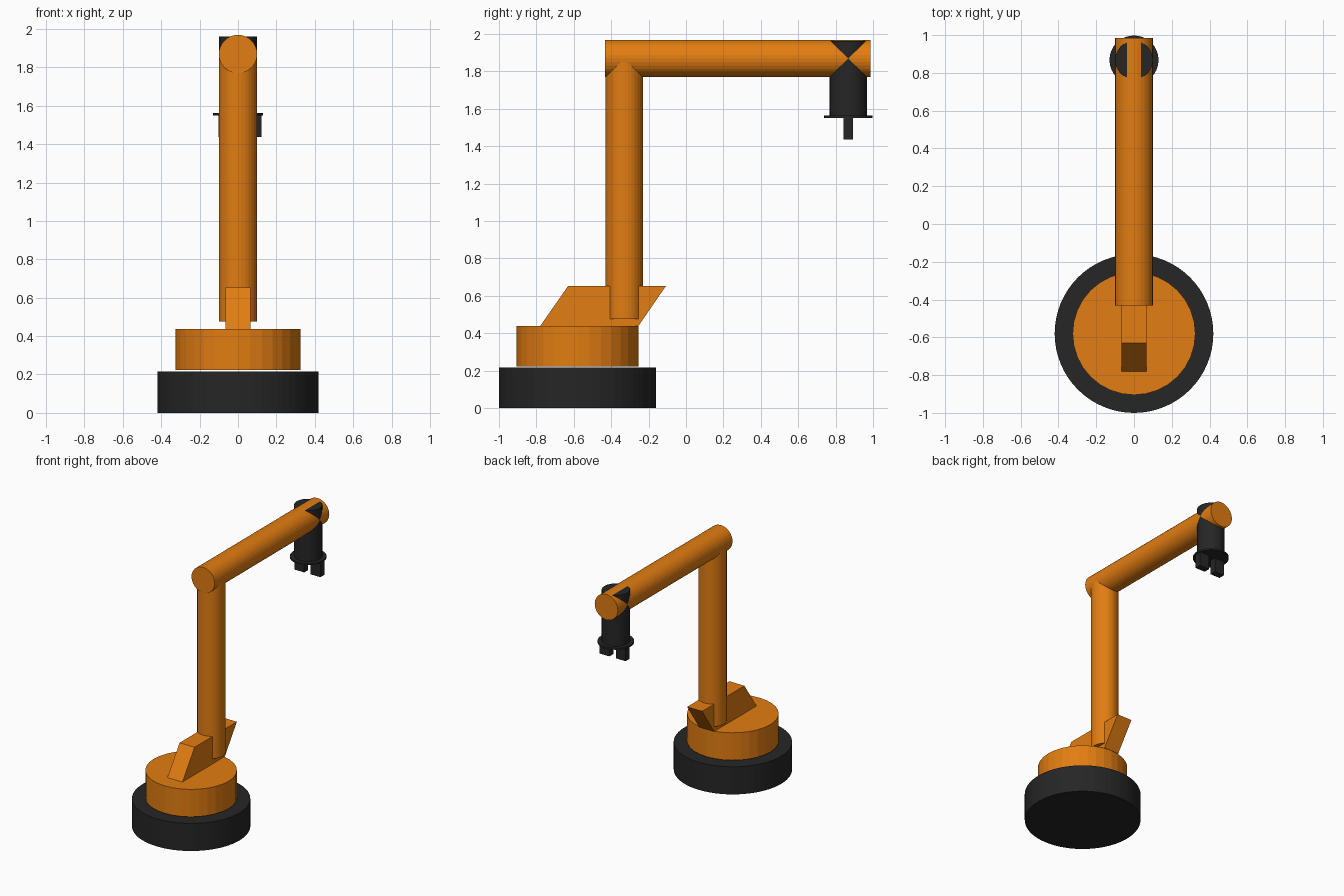
import bpy, bmesh, math
from mathutils import Matrix, Vector

if "Cube" in bpy.data.objects:
    bpy.data.objects.remove(bpy.data.objects["Cube"])


def material(name, rgb):
    m = bpy.data.materials.new(name)
    m.diffuse_color = (*rgb, 1.0)
    m.use_nodes = True
    m.node_tree.nodes["Principled BSDF"].inputs["Base Color"].default_value = m.diffuse_color
    return m


ORANGE = material("orange paint", (0.76, 0.205, 0.006))
BLACK = material("black rubber", (0.019, 0.019, 0.019))


def add_object(name, bm, mat):
    bmesh.ops.recalc_face_normals(bm, faces=bm.faces)
    mesh = bpy.data.meshes.new(name)
    bm.to_mesh(mesh)
    bm.free()
    mesh.materials.append(mat)
    obj = bpy.data.objects.new(name, mesh)
    bpy.context.collection.objects.link(obj)
    return obj


def cylinder(name, start, end, radius, mat, sides=32):
    """Capped, flat-shaded cylinder between two points."""
    start, end = Vector(start), Vector(end)
    axis = end - start
    turn = Vector((0, 0, 1)).rotation_difference(axis).to_matrix().to_4x4()
    bm = bmesh.new()
    bmesh.ops.create_cone(bm, cap_ends=True, segments=sides, radius1=radius,
                          radius2=radius, depth=axis.length,
                          matrix=Matrix.Translation((start + end) / 2) @ turn)
    return add_object(name, bm, mat)


def side_profile(name, points, x0, x1, mat):
    """Extrude a (y, z) outline from x0 to x1."""
    bm = bmesh.new()
    face = bm.faces.new([bm.verts.new((x0, y, z)) for y, z in points])
    new = bmesh.ops.extrude_face_region(bm, geom=[face])["geom"]
    bmesh.ops.translate(bm, vec=(x1 - x0, 0, 0),
                        verts=[v for v in new if isinstance(v, bmesh.types.BMVert)])
    return add_object(name, bm, mat)


BASE_Y, POST_Y, WRIST_Y = -0.58, -0.33, 0.868
ARM_Z, ARM_R = 1.869, 0.1

# Base and turntable, with a narrow gap between them
cylinder("base", (0, BASE_Y, 0), (0, BASE_Y, 0.216), 0.42, BLACK, 64)
cylinder("turntable", (0, BASE_Y, 0.223), (0, BASE_Y, 0.438), 0.325, ORANGE)

# Slanted shoulder bracket
side_profile("shoulder_bracket",
             [(-0.78, 0.438), (-0.255, 0.438), (-0.107, 0.653), (-0.63, 0.653)],
             -0.065, 0.065, ORANGE)

# Upright post and horizontal arm
cylinder("post", (0, POST_Y, 0.477), (0, POST_Y, 1.85), ARM_R, ORANGE)
cylinder("arm", (0, -0.432, ARM_Z), (0, 0.986, ARM_Z), ARM_R, ORANGE)

# Wrist and its flange
cylinder("wrist", (0, WRIST_Y, 1.556), (0, WRIST_Y, 1.962), ARM_R, BLACK)
cylinder("wrist_flange", (0, WRIST_Y, 1.55), (0, WRIST_Y, 1.563), 0.13, BLACK)

# Gripper fingers
for name, x0 in (("left_finger", -0.102), ("right_finger", 0.038)):
    y0, y1 = WRIST_Y - 0.025, WRIST_Y + 0.025
    side_profile(name, [(y0, 1.437), (y1, 1.437), (y1, 1.555), (y0, 1.555)],
                 x0, x0 + 0.085, BLACK)
